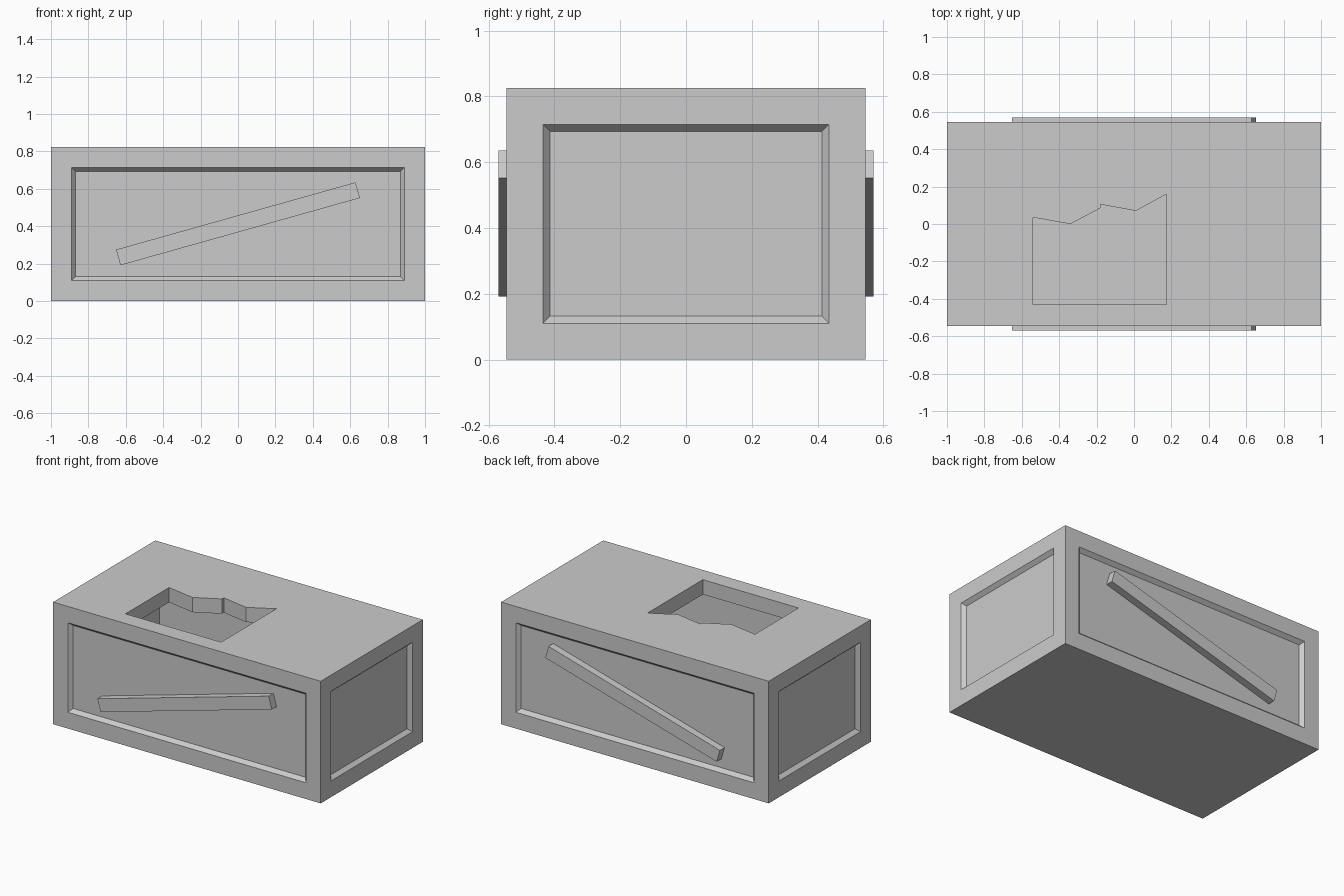
import bpy, bmesh, math
from mathutils import Matrix

if "Cube" in bpy.data.objects:
    bpy.data.objects.remove(bpy.data.objects["Cube"], do_unlink=True)

LENGTH, DEPTH, HEIGHT = 2.0, 1.09, 0.825
FRAME, BEVEL, RECESS, WALL = 0.11, 0.022, 0.025, 0.1

grey = bpy.data.materials.new("plain_grey")
grey.use_nodes = True
grey.diffuse_color = (0.6, 0.6, 0.6, 1)
bsdf = next(n for n in grey.node_tree.nodes if n.type == "BSDF_PRINCIPLED")
bsdf.inputs["Base Color"].default_value = grey.diffuse_color


def add_object(name, bm):
    bmesh.ops.recalc_face_normals(bm, faces=bm.faces)
    mesh = bpy.data.meshes.new(name)
    bm.to_mesh(mesh)
    bm.free()
    mesh.materials.append(grey)
    obj = bpy.data.objects.new(name, mesh)
    bpy.context.collection.objects.link(obj)
    return obj


def box(size, centre, turn=0.0):
    bm = bmesh.new()
    bmesh.ops.create_cube(bm, size=1)
    place = (Matrix.Translation(centre) @ Matrix.Rotation(turn, 4, "Y")
             @ Matrix.Diagonal((*size, 1)))
    bmesh.ops.transform(bm, matrix=place, verts=bm.verts)
    return bm


def carve(target, cutter):
    cutter.hide_render = True
    mod = target.modifiers.new("carve", "BOOLEAN")
    mod.operation = "DIFFERENCE"
    mod.solver = "EXACT"
    mod.object = cutter
    bpy.context.view_layer.objects.active = target
    bpy.ops.object.modifier_apply(modifier=mod.name)
    bpy.data.objects.remove(cutter, do_unlink=True)


# Crate body with a recessed, sloped-edge panel on each side
bm = box((LENGTH, DEPTH, HEIGHT), (0, 0, HEIGHT / 2))
bm.normal_update()
sides = [f for f in bm.faces if abs(f.normal.z) < 0.5]
bmesh.ops.inset_individual(bm, faces=sides, thickness=FRAME, use_even_offset=True)
bmesh.ops.inset_individual(bm, faces=sides, thickness=BEVEL, depth=-RECESS,
                           use_even_offset=True)
crate = add_object("crate_body", bm)

# Hollow inside
carve(crate, add_object("cavity_cutter", box(
    (LENGTH - 2 * WALL, DEPTH - 2 * WALL, HEIGHT - 2 * WALL), (0, 0, HEIGHT / 2))))

# Broken opening in the lid, ragged along its back edge
outline = [(-0.54, -0.43), (0.175, -0.43), (0.175, 0.16), (0.01, 0.07),
           (-0.18, 0.105), (-0.18, 0.085), (-0.34, 0.0), (-0.54, 0.035)]
bm = bmesh.new()
base = bm.faces.new([bm.verts.new((x, y, 0.6)) for x, y in outline])
top = bmesh.ops.extrude_face_region(bm, geom=[base], use_keep_orig=True)["geom"]
bmesh.ops.translate(bm, vec=(0, 0, 0.4),
                    verts=[v for v in top if isinstance(v, bmesh.types.BMVert)])
carve(crate, add_object("opening_cutter", bm))

# Slanted brace on the front and back panels
for name, side in (("front_brace", -1), ("back_brace", 1)):
    add_object(name, box((1.33, 0.06, 0.087), (0, side * 0.54, 0.413),
                         math.radians(-15.7)))
